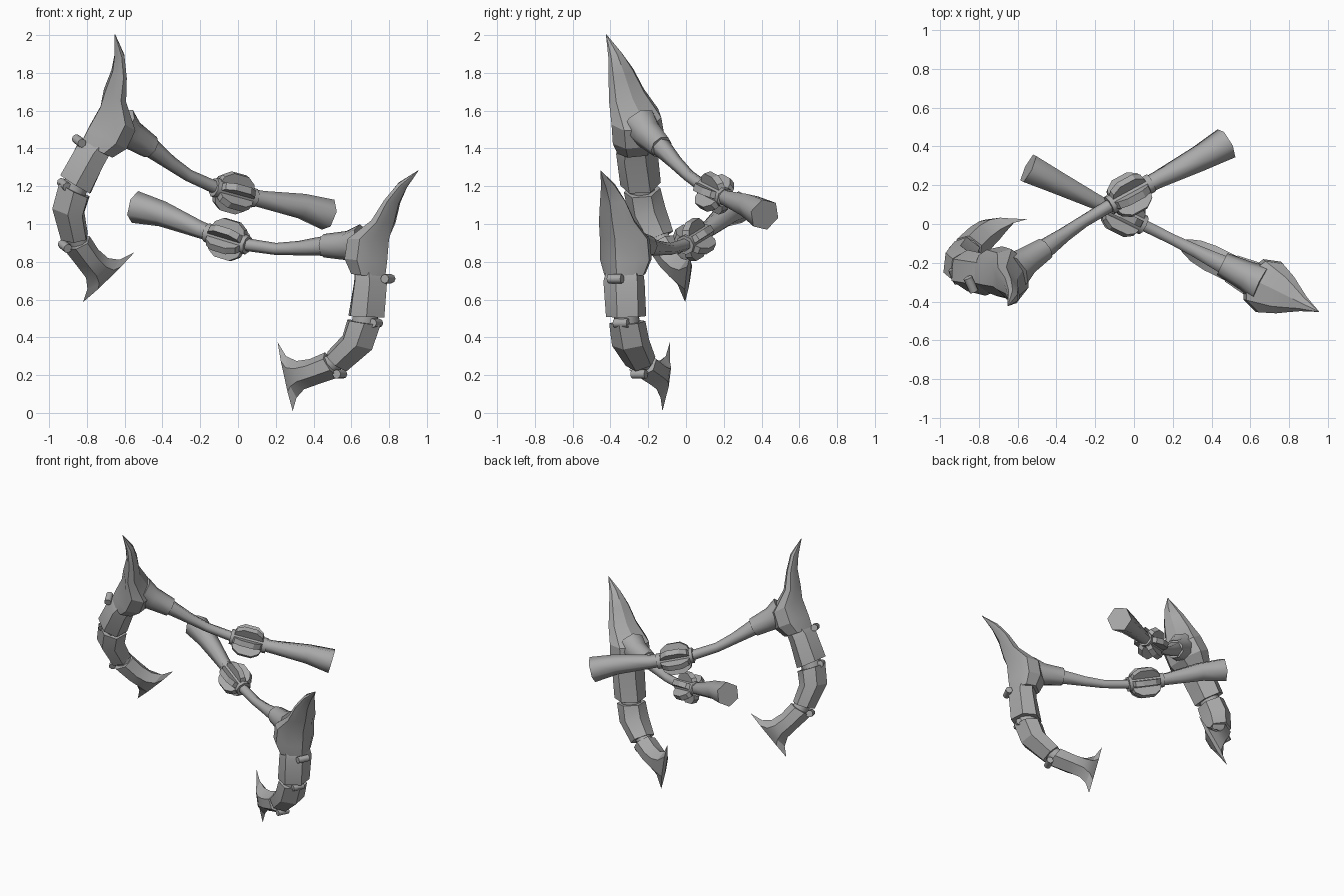
import bpy, bmesh, math
from mathutils import Vector, Matrix

if "Cube" in bpy.data.objects:
    bpy.data.objects.remove(bpy.data.objects["Cube"], do_unlink=True)

grey = bpy.data.materials.new("plain_grey")
grey.use_nodes = True
COLOUR = (0.4, 0.4, 0.4, 1)
grey.diffuse_color = COLOUR
grey.node_tree.nodes["Principled BSDF"].inputs["Base Color"].default_value = COLOUR

W = Vector((0, 0, 1))
BLADE = [(1, 0), (.45, 1), (-.45, 1), (-1, 0), (-.45, -1), (.45, -1)]
HEAD = [(1, 0), (.6, .65), (.15, 1), (-.55, .8), (-1, 0), (-.55, -.8), (.15, -1), (.6, -.65)]


def regular(n):
    return [(math.cos(math.tau * i / n), math.sin(math.tau * i / n)) for i in range(n)]


def flat(x, z):
    """Point in the weapon's own plane, measured from the pommel."""
    return Vector(((x + .55) / .897, z - 1.07, 0))


def finish(bm, name, place, angle):
    bmesh.ops.remove_doubles(bm, verts=bm.verts, dist=.0005)
    bmesh.ops.recalc_face_normals(bm, faces=bm.faces)
    mesh = bpy.data.meshes.new(name)
    bm.to_mesh(mesh)
    bm.free()
    mesh.materials.append(grey)
    obj = bpy.data.objects.new(name, mesh)
    bpy.context.collection.objects.link(obj)
    obj.matrix_world = place
    bpy.ops.object.select_all(action="DESELECT")
    obj.select_set(True)
    bpy.context.view_layer.objects.active = obj
    bpy.ops.object.shade_smooth_by_angle(angle=math.radians(angle))


def skin(bm, rings):
    """Join rings of points into a closed tube."""
    rows = [[bm.verts.new(p) for p in ring] for ring in rings]
    n = len(rows[0])
    for a, b in zip(rows, rows[1:]):
        for i in range(n):
            j = (i + 1) % n
            bm.faces.new((a[i], a[j], b[j], b[i]))
    bm.faces.new(rows[0][::-1])
    bm.faces.new(rows[-1])


def blade(name, place, edges, section, angle=25):
    """Loft through rings set by inner edge, outer edge and half thickness."""
    rings = []
    for xl, zl, xr, zr, thick in edges:
        left, right = flat(xl, zl), flat(xr, zr)
        mid, half = (left + right) / 2, (right - left) / 2
        rings.append([mid + half * c + W * thick * s for c, s in section])
    bm = bmesh.new()
    skin(bm, rings)
    finish(bm, name, place, angle)


def rod(name, place, path, sides, angle=65):
    """Loft round sections along a path of x, z, radius."""
    points = [flat(x, z) for x, z, r in path]
    rings = []
    for i, p in enumerate(points):
        run = points[min(i + 1, len(points) - 1)] - points[max(i - 1, 0)]
        side = W.cross(run.normalized())
        r = path[i][2]
        rings.append([p + (side * c + W * s) * r for c, s in regular(sides)])
    bm = bmesh.new()
    skin(bm, rings)
    finish(bm, name, place, angle)


def knob(name, place, x, z):
    bm = bmesh.new()
    bmesh.ops.create_cone(bm, cap_ends=True, segments=8, radius1=.024, radius2=.024,
                          depth=.08, matrix=Matrix.Translation(flat(x, z)))
    finish(bm, name, place, 50)


def guard(name, place):
    """Six rounded flanges around the grip."""
    centre = flat(-.055, .918)
    along = (flat(.05, .888) - flat(-.17, .955)).normalized()
    half = [(.105, .03), (.09, .075), (.045, .105)]
    outline = [(-t, r) for t, r in half] + half[::-1]
    bm = bmesh.new()
    for c, s in regular(6):
        out = W.cross(along) * c + W * s
        across = along.cross(out) * .019
        skin(bm, [[centre + along * t + out * r + across * k for t, r in outline]
                  for k in (-1, 1)])
    finish(bm, name, place, 30)


def weapon(side, place):
    # Grip, flanges and collar
    rod(side + "_handle", place, [
        (-.545, 1.09, .086), (-.4, 1.053, .068), (-.2, .97, .046), (-.055, .918, .038),
        (.05, .89, .034), (.2, .868, .032), (.32, .872, .038), (.47, .885, .054)], 6)
    rod(side + "_guard_core", place, [(-.165, .954, .052), (.05, .888, .052)], 8, 50)
    guard(side + "_guard", place)
    rod(side + "_collar", place, [(.455, .885, .062), (.58, .885, .078), (.66, .9, .1)], 8, 50)
    # Spiked head with a flared skirt
    blade(side + "_head", place, [
        (.60, .74, .78, .72, .115), (.565, .82, .79, .80, .145), (.58, .92, .80, .92, .14),
        (.72, 1.025, .825, 1.0, .105), (.785, 1.13, .852, 1.11, .075),
        (.852, 1.22, .893, 1.19, .04), (.954, 1.284, .956, 1.282, .001)], HEAD)
    # Curved segmented blade
    blade(side + "_upper_segment", place, [
        (.62, .76, .775, .74, .09), (.615, .69, .79, .70, .1), (.585, .515, .775, .505, .095)], BLADE)
    blade(side + "_middle_segment", place, [
        (.58, .495, .755, .465, .085), (.555, .41, .71, .335, .09),
        (.475, .325, .575, .22, .075)], BLADE)
    blade(side + "_forked_tail", place, [
        (.46, .32, .54, .19, .07), (.38, .285, .42, .15, .07), (.31, .275, .35, .125, .06),
        (.255, .30, .31, .08, .04), (.21, .375, .29, .01, .012)], BLADE)
    # Narrow links between the segments
    rod(side + "_link_upper", place, [(.685, .56, .07), (.66, .43, .07)], 8, 50)
    rod(side + "_link_lower", place, [(.56, .31, .055), (.46, .235, .055)], 8, 50)
    for i, (x, z) in enumerate([(.795, .71), (.73, .475), (.54, .205)]):
        knob(f"{side}_hinge_knob_{i + 1}", place, x, z)


def frame(origin, u, v, scale=1):
    u = Vector(u).normalized()
    w = u.cross(Vector(v)).normalized()
    turn = Matrix((u, w.cross(u), w)).transposed().to_4x4()
    return Matrix.Translation(origin) @ turn @ Matrix.Scale(scale, 4)


weapon("left", frame((-.55, .29, 1.07), (.897, -.443, 0), (0, 0, 1)))
weapon("right", frame((.47, .42, 1.03), (-.733, -.493, .47), (.568, -.032, .823), 1.01))
